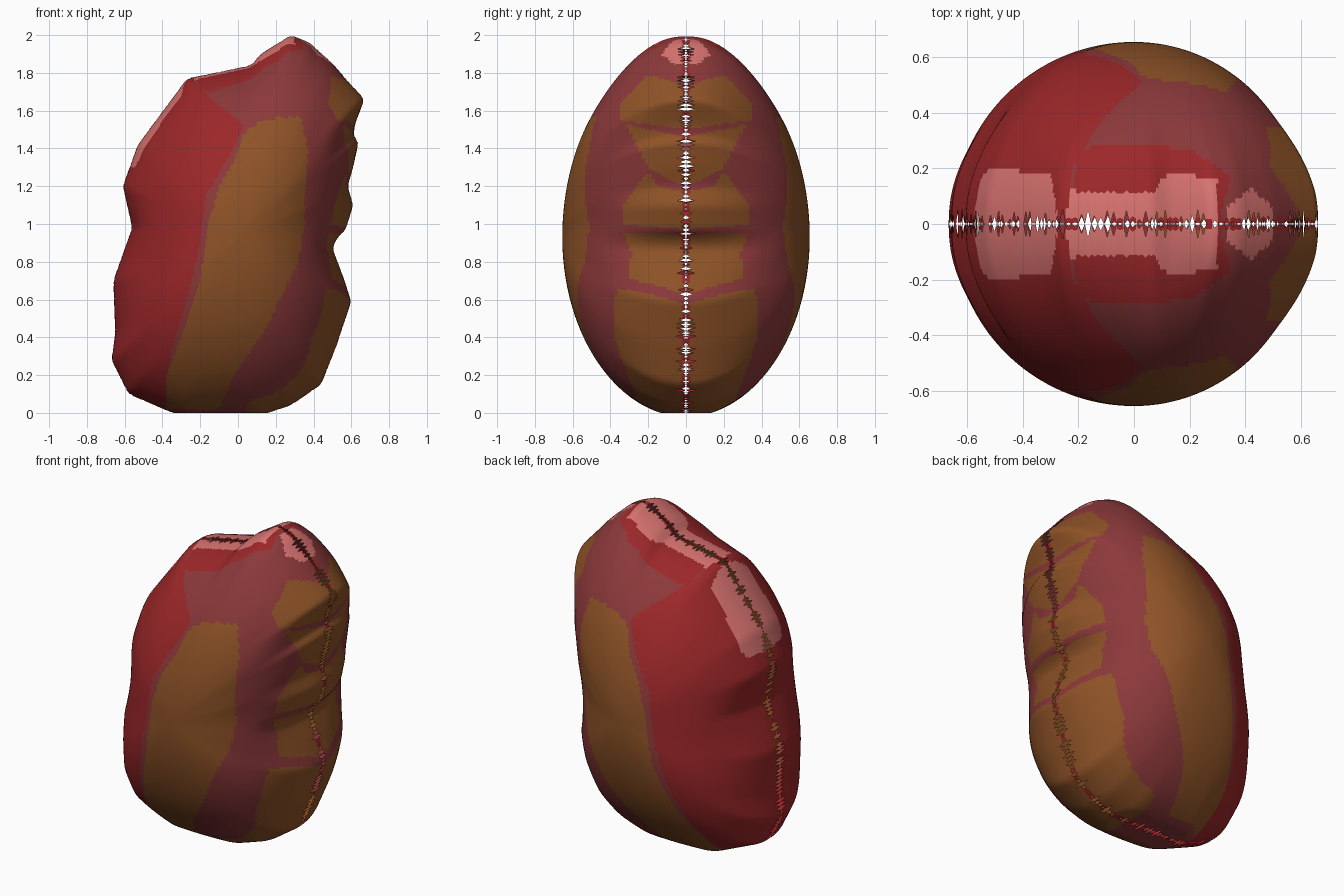
import bpy
import bmesh
import math
import random
from mathutils import Vector

random.seed(4)
if "Cube" in bpy.data.objects:
    bpy.data.objects.remove(bpy.data.objects["Cube"], do_unlink=True)

STEPS = 480      # points round the seam
RINGS = 56       # rings from the seam to the middle of each side
DEPTH = 0.655
CENTRE = Vector((0, 0.93))

# Side profile of the lumpy body as (x, z), starting at the crown
PROFILE = [
    (.28, 2), (.38, 1.96), (.5, 1.85), (.57, 1.77), (.67, 1.66), (.62, 1.53),
    (.61, 1.46), (.64, 1.44), (.61, 1.3), (.58, 1.2), (.61, 1.1), (.57, .97),
    (.52, .92), (.5, .87), (.55, .74), (.6, .59), (.52, .35), (.44, .15),
    (.28, .04), (.1, -.02), (-.3, -.02), (-.58, .1), (-.67, .28), (-.65, .42),
    (-.66, .7), (-.56, .98), (-.61, 1.2), (-.53, 1.42), (-.27, 1.77),
    (.07, 1.84), (.12, 1.9),
]

# Coloured regions seen along y, as (x, z)
FLANK_RED = [
    (-.25, 1.8), (-.22, 1.73), (.03, 1.52), (-.03, 1.39), (-.17, 1.15),
    (-.2, .9), (-.27, .6), (-.36, .3), (-.4, -.1), (-1, -.1), (-1, 1.8),
]
FLANK_BROWN = [
    (.03, 1.48), (.1, 1.53), (.2, 1.56), (.33, 1.57), (.37, 1.4), (.35, 1),
    (.32, .8), (.15, .45), (-.02, .2), (-.1, .02), (-.38, .02), (-.38, .2),
    (-.3, .4), (-.2, .7), (-.17, .95), (-.1, 1.2), (-.02, 1.33),
]
# Belly plates seen along x, as (half width, z)
BELLY_PLATES = [
    [(0, .58), (.2, .63), (.37, .66), (.38, .4), (.2, -.1), (0, -.1)],
    [(0, .62), (.1, .66), (.3, .71), (.29, .85), (.33, .95), (.1, .95), (0, .93)],
    [(0, .97), (.34, 1), (.33, 1.1), (.2, 1.28), (.15, 1.2), (0, 1.17)],
    [(0, 1.2), (.1, 1.24), (.2, 1.3), (.32, 1.53), (.15, 1.49), (0, 1.46)],
    [(0, 1.5), (.35, 1.55), (.34, 1.65), (.2, 1.79), (.1, 1.76), (0, 1.72)],
]
# Back patches seen from above, as (x, half width)
BACK_PINK = [
    [(-.62, 0), (-.58, .13), (-.52, .2), (-.3, .18), (-.27, 0)],
    [(-.25, 0), (-.23, .12), (.07, .11), (.1, .17), (.18, .18), (.3, .16), (.3, 0)],
    [(.33, 0), (.34, .06), (.42, .13), (.5, .06), (.5, 0)],
]
BACK_RED = [
    [(-.25, 0), (-.2, .25), (-.15, .28), (.1, .28), (.22, .26), (.35, .17), (.3, 0)],
]


def make_material(name, colour):
    material = bpy.data.materials.new(name)
    material.use_nodes = True
    rgba = (*colour, 1)
    material.diffuse_color = rgba
    material.node_tree.nodes["Principled BSDF"].inputs["Base Color"].default_value = rgba
    return material


def inside(polygon, u, v):
    """Even-odd test of a point against a polygon."""
    result = False
    previous = polygon[-1]
    for current in polygon:
        (ua, va), (ub, vb) = previous, current
        if (va > v) != (vb > v) and u < ua + (v - va) * (ub - ua) / (vb - va):
            result = not result
        previous = current
    return result


def inside_any(polygons, u, v):
    return any(inside(polygon, u, v) for polygon in polygons)


def resample(points, count):
    """Spread points evenly along a closed outline."""
    corners = [Vector(p) for p in points]
    pairs = list(zip(corners, corners[1:] + corners[:1]))
    total = sum((b - a).length for a, b in pairs)
    spacing = total / count
    result, start = [], 0
    for a, b in pairs:
        length = (b - a).length
        while len(result) < count and len(result) * spacing < start + length:
            result.append(a.lerp(b, (len(result) * spacing - start) / length))
        start += length
    return result


def soften(points, reach):
    """Moving average round a closed outline."""
    count = len(points)
    window = range(-reach, reach + 1)
    return [sum((points[(j + k) % count] for k in window), Vector((0, 0))) / len(window)
            for j in range(count)]


def smoothstep(low, high, value):
    f = min(max((value - low) / (high - low), 0), 1)
    return f * f * (3 - 2 * f)


MAROON, RED, BROWN, PINK = range(4)


def colour_at(point):
    """Choose the colour slot for a spot on the skin."""
    x, y, z = point
    width = abs(y)
    on_top = z > 1.3
    on_belly = x > .05 and width < .4
    if width < .015 and x > -.25:
        return RED
    if on_top and inside_any(BACK_PINK, x, width):
        return PINK
    if on_top and inside_any(BACK_RED, x, width):
        return RED
    if on_belly and inside_any(BELLY_PLATES, width, z):
        return BROWN
    if inside(FLANK_BROWN, x, z):
        return BROWN
    if inside(FLANK_RED, x, z):
        return RED
    return MAROON


# Half body: a dome over the profile, lumpy at the seam and smooth on the flank
sharp = soften(resample(PROFILE, STEPS), 2)
smooth = soften(sharp, STEPS // 20)
# Torn seam: every second rim point is pulled back from the middle
tear = [random.random() * .085 if j % 2 else 0 for j in range(STEPS)]

bm = bmesh.new()
rows = []
for i in range(RINGS):
    base = math.pi / 2 * i / RINGS
    row = []
    for j in range(STEPS):
        angle = base + tear[j] * max(0, 1 - i / 8)
        blend = smoothstep(.1, .9, base)
        rim = sharp[j].lerp(smooth[j], blend)
        spot = CENTRE + (rim - CENTRE) * math.cos(angle)
        row.append(bm.verts.new((spot.x, -DEPTH * math.sin(angle), max(spot.y, 0))))
    rows.append(row)
pole = bm.verts.new((CENTRE.x, -DEPTH, CENTRE.y))

for j in range(STEPS):
    k = (j + 1) % STEPS
    for lower, upper in zip(rows, rows[1:]):
        bm.faces.new((lower[j], lower[k], upper[k], upper[j]))
    bm.faces.new((rows[-1][j], rows[-1][k], pole))

for face in bm.faces:
    face.smooth = True
    face.material_index = colour_at(face.calc_center_median())
bm.normal_update()
if sum(face.normal.y for face in bm.faces) > 0:
    bmesh.ops.reverse_faces(bm, faces=bm.faces[:])

mesh = bpy.data.meshes.new("body")
bm.to_mesh(mesh)
bm.free()
for name, colour in (("dull_maroon", (.26, .04, .042)), ("deep_red", (.33, .02, .022)),
                     ("warm_brown", (.27, .085, .02)), ("soft_pink", (.68, .17, .16))):
    mesh.materials.append(make_material(name, colour))

body = bpy.data.objects.new("body", mesh)
bpy.context.collection.objects.link(body)

# Second half
mirror = body.modifiers.new("other_half", 'MIRROR')
mirror.use_axis = (False, True, False)
mirror.merge_threshold = .0005
